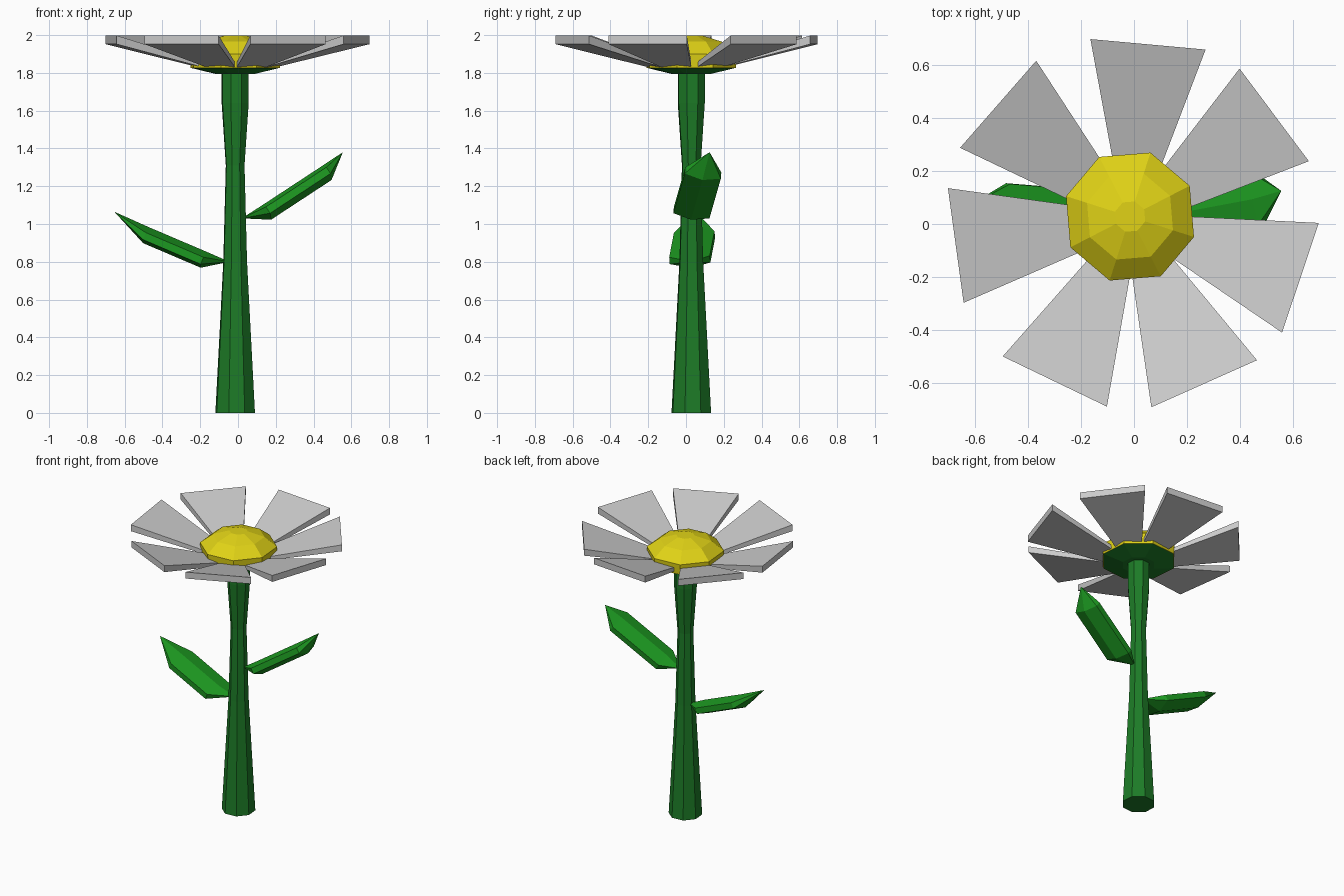
import bpy, math
from mathutils import Vector

if "Cube" in bpy.data.objects:
    bpy.data.objects.remove(bpy.data.objects["Cube"])

CX, CY = -0.015, 0.028      # axis of the stem
TURN = math.radians(27.3)   # turn of the eight-sided sections


def material(name, rgb):
    m = bpy.data.materials.new(name)
    m.diffuse_color = (*rgb, 1)
    m.use_nodes = True
    m.node_tree.nodes["Principled BSDF"].inputs["Base Color"].default_value = m.diffuse_color
    return m


stem_green = material("stem_green", (0.012, 0.20, 0.02))
leaf_green = material("leaf_green", (0.012, 0.32, 0.015))
yellow = material("yellow", (0.75, 0.65, 0.008))


def add_mesh(name, verts, faces, mat=None):
    me = bpy.data.meshes.new(name)
    me.from_pydata([tuple(v) for v in verts], [], faces)
    ob = bpy.data.objects.new(name, me)
    bpy.context.collection.objects.link(ob)
    if mat:
        me.materials.append(mat)
    return ob


def loft(name, rings, mat=None):
    """Skin a list of equal-sized rings and cap both ends."""
    n = len(rings[0])
    verts = [v for r in rings for v in r]
    faces = [tuple(range(n))[::-1],
             tuple(range(n * (len(rings) - 1), n * len(rings)))]
    for k in range(len(rings) - 1):
        for i in range(n):
            j = (i + 1) % n
            faces.append((k * n + i, k * n + j, (k + 1) * n + j, (k + 1) * n + i))
    return add_mesh(name, verts, faces, mat)


def octagon(r, z):
    return [Vector((CX + r * math.cos(TURN + i * math.pi / 4),
                    CY + r * math.sin(TURN + i * math.pi / 4), z)) for i in range(8)]


def turned(name, profile, mat):
    return loft(name, [octagon(r, z) for r, z in profile], mat)


# Stem, waisted, with the flared cup under the flower
turned("stem", [(0.11, 0), (0.066, 0.8), (0.052, 1.31), (0.075, 1.64), (0.075, 1.80)], stem_green)
turned("flower_cup", [(0.11, 1.795), (0.245, 1.826)], stem_green)

# Domed flower centre
turned("flower_centre", [(0.248, 1.826), (0.253, 1.90), (0.17, 1.965), (0.06, 1.998)], yellow)

# Seven tapered petals rising outwards
for k, deg in enumerate((84.8, 36.8, -18.5, -66, -115.7, -172.2, 138.8)):
    a = math.radians(deg)
    out = Vector((math.cos(a), math.sin(a), 0))
    side = Vector((-math.sin(a), math.cos(a), 0))
    rings = []
    for r, hw, lo, hi in ((0.2, 0.086, 1.832, 1.858), (0.67, 0.218, 1.952, 1.998)):
        c = Vector((-0.008, 0.01, 0)) + out * r
        rings.append([c + side * s * hw + Vector((0, 0, z))
                      for s, z in ((-1, lo), (1, lo), (1, hi), (-1, hi))])
    loft(f"petal_{k + 1}", rings)


# Thick leaves: six-sided section, pointed at both ends
def leaf(name, base, near, far, tip, side, hw):
    base, near, far, tip = map(Vector, (base, near, far, tip))
    axis = (far - near).normalized()
    side = Vector(side)
    side = (side - axis * side.dot(axis)).normalized()
    up = axis.cross(side)
    section = [(-hw, -0.02), (0, -0.045), (hw, -0.02), (hw, 0.02), (0, 0.045), (-hw, 0.02)]
    verts = [base, tip]
    for c in (near, far):
        verts += [c + side * s + up * u for s, u in section]
    faces = []
    for i in range(6):
        j = (i + 1) % 6
        faces += [(0, 2 + j, 2 + i), (2 + i, 2 + j, 8 + j, 8 + i), (8 + i, 8 + j, 1)]
    add_mesh(name, verts, faces, leaf_green)


leaf("right_leaf", (0.02, 0.03, 1.03), (0.15, 0.03, 1.06), (0.47, 0.09, 1.27),
     (0.555, 0.125, 1.38), (-0.1, 1, -0.15), 0.097)
leaf("left_leaf", (-0.045, 0.03, 0.80), (-0.18, 0.02, 0.81), (-0.485, 0.045, 0.94),
     (-0.655, 0.05, 1.065), (0, -1, -0.08), 0.108)
